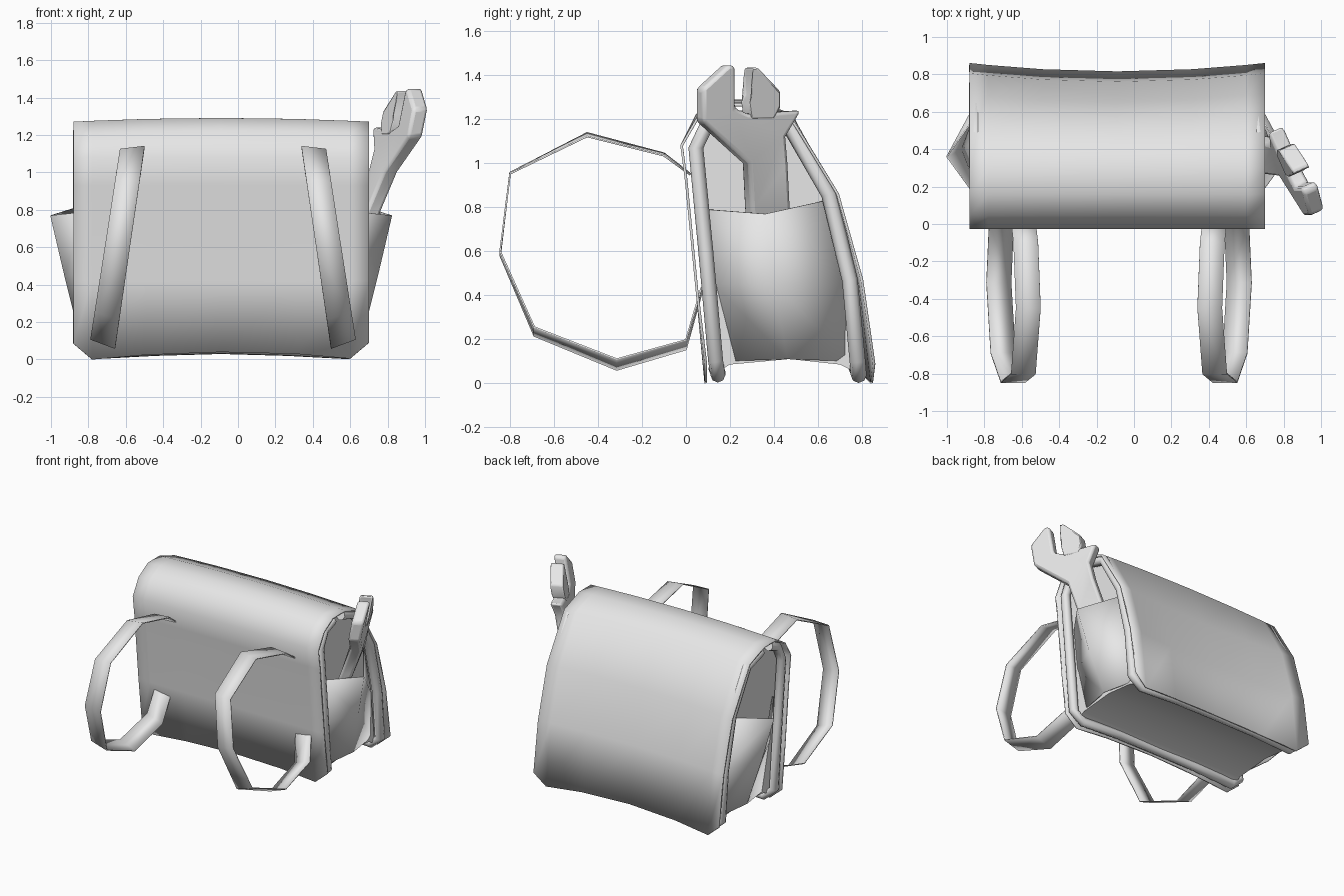
import bpy, bmesh, math
from mathutils import Vector

if "Cube" in bpy.data.objects:
    bpy.data.objects.remove(bpy.data.objects["Cube"], do_unlink=True)

CX = -0.09          # middle of the bag in x
HALF = 0.79         # half width of the cover

grey = bpy.data.materials.new("light_grey")
grey.use_nodes = True
grey.diffuse_color = (0.8, 0.8, 0.8, 1)
grey.node_tree.nodes["Principled BSDF"].inputs["Base Color"].default_value = (0.8, 0.8, 0.8, 1)


def finish(name, bm, angle=40, thick=0.0, bevel=0.0):
    bmesh.ops.recalc_face_normals(bm, faces=bm.faces)
    mesh = bpy.data.meshes.new(name)
    bm.to_mesh(mesh)
    bm.free()
    mesh.materials.append(grey)
    ob = bpy.data.objects.new(name, mesh)
    bpy.context.collection.objects.link(ob)
    if thick:
        mod = ob.modifiers.new("thickness", "SOLIDIFY")
        mod.thickness = thick
        mod.offset = 0
    if bevel:
        mod = ob.modifiers.new("soft_edges", "BEVEL")
        mod.width = bevel
        mod.segments = 2
        mod.limit_method = "ANGLE"
        mod.angle_limit = math.radians(40)
    bpy.ops.object.select_all(action="DESELECT")
    ob.select_set(True)
    bpy.context.view_layer.objects.active = ob
    bpy.ops.object.shade_smooth_by_angle(angle=math.radians(angle))
    return ob


def sheet(name, rows, angle=40, thick=0.0):
    """Quad grid through rows of points."""
    bm = bmesh.new()
    grid = [[bm.verts.new(p) for p in row] for row in rows]
    for a, b in zip(grid, grid[1:]):
        for i in range(len(a) - 1):
            bm.faces.new((a[i], a[i + 1], b[i + 1], b[i]))
    return finish(name, bm, angle, thick)


def slab(name, outline, place, bevel=0.0, angle=40):
    """Outline of (y, z) points, placed on two sides and bridged."""
    bm = bmesh.new()
    sides = [[bm.verts.new(place(y, z, s)) for y, z in outline] for s in (-1, 1)]
    n = len(outline)
    for i in range(n):
        j = (i + 1) % n
        bm.faces.new((sides[0][i], sides[0][j], sides[1][j], sides[1][i]))
    caps = [bm.faces.new(side) for side in sides]
    bmesh.ops.triangulate(bm, faces=caps)
    return finish(name, bm, angle, 0, bevel)


# Cover: one sheet over the front, top and back, with clipped lower corners
profile = [(0.09, 0), (0.05, 0.42), (0.0, 0.93), (-0.02, 1.08), (0.05, 1.2), (0.16, 1.265),
           (0.3, 1.265), (0.48, 1.2), (0.69, 0.86), (0.80, 0.47), (0.855, 0)]
hems = [(-0.79, 0.085), (-0.69, 0.0), (-0.4, 0.025), (0, 0.04), (0.4, 0.03), (0.69, 0.005), (0.79, 0.09)]
rows = []
for lx, hem in hems:
    mid = 1 - (lx / HALF) ** 2
    row = []
    for y, z in profile:
        if z == 0:
            z = hem
        if z > 1.1:
            z += 0.02 * mid
        if y > 0.6:
            y -= 0.045 * mid
        row.append((CX + lx, y, z))
    rows.append(row)
sheet("cover", rows, 50, 0.012)

# Body inside the cover, with an arched underside
body = [(0.14, 0.05), (0.04, 1.07), (0.09, 1.18), (0.17, 1.24), (0.3, 1.24), (0.45, 1.18),
        (0.64, 0.86), (0.73, 0.47), (0.77, 0.05), (0.7, 0.085), (0.47, 0.11), (0.2, 0.085)]
slab("body", body, lambda y, z, s: (CX + s * 0.715, y, z))

# Piping around the front and back panels
def piping(name, side, bottom_y, radius):
    right = [(0.755, y, z) for y, z in side]
    right += [(0.68, bottom_y, 0.037), (0.35, bottom_y, 0.055)]
    path = right + [(0, bottom_y - 0.01, 0.065)] + [(-x, y, z) for x, y, z in reversed(right)]
    path = [Vector(p) for p in path]
    bm = bmesh.new()
    rings = []
    for i, p in enumerate(path):
        t = (path[min(i + 1, len(path) - 1)] - path[max(i - 1, 0)]).normalized()
        u = t.cross(Vector((0, 1, 0))).normalized()
        v = t.cross(u)
        rings.append([bm.verts.new(p + Vector((CX, 0, 0)) + radius *
                      (u * math.cos(a * math.pi / 4) + v * math.sin(a * math.pi / 4))) for a in range(8)])
    for a, b in zip(rings, rings[1:]):
        for i in range(8):
            j = (i + 1) % 8
            bm.faces.new((a[i], a[j], b[j], b[i]))
    bm.faces.new(rings[0])
    bm.faces.new(rings[-1])
    finish(name, bm, 60)


piping("front_piping", [(0.2, 1.225), (0.1, 1.185), (0.045, 1.07), (0.09, 0.6), (0.135, 0.1)], 0.145, 0.034)
piping("back_piping", [(0.3, 1.225), (0.47, 1.17), (0.65, 0.86), (0.745, 0.47), (0.78, 0.1)], 0.785, 0.036)

# Side pockets: open at the top, pulled out to a point
pocket = [[(0.72, 0.10, 0.79), (0.91, 0.36, 0.77), (0.72, 0.63, 0.83)],
          [(0.71, 0.13, 0.45), (0.835, 0.40, 0.45), (0.71, 0.73, 0.45)],
          [(0.70, 0.16, 0.10), (0.75, 0.46, 0.11), (0.70, 0.75, 0.10)]]
for side, label in ((1, "left"), (-1, "right")):
    sheet(label + "_pocket", [[(CX + side * x, y, z) for x, y, z in row] for row in pocket], 80, 0.008)

# Shoulder straps: thin ribbons bent in a wide faceted loop
loop = [(0.02, 0.95), (-0.10, 1.04), (-0.45, 1.13), (-0.80, 0.955), (-0.845, 0.59),
        (-0.69, 0.235), (-0.315, 0.085), (0.0, 0.175), (0.07, 0.42)]
for side, label in ((1, "left"), (-1, "right")):
    rows = []
    for y, z in loop:
        low = (1.13 - z) / 1.06
        x = 0.485 + 0.16 * low
        tilt = -0.008 + 0.033 * low
        rows.append([(-0.08 + side * (x + s * 0.066), y, z + s * tilt) for s in (-1, 1)])
    sheet(label + "_strap", rows, 20, 0.008)


# Wrench leaning out of the left pocket
def wrench_place(half):
    def place(y, z, s):
        lean = 0.2 if z > 1 else 0.4
        x = 0.775 + lean * (z - 1) - 0.45 * (y - 0.36)
        return (x + s * half, y + s * half * 0.45, z)
    return place


handle = [(0.30, 0.5), (0.28, 0.8), (0.27, 1.0), (0.06, 1.19), (0.06, 1.34), (0.18, 1.45),
          (0.21, 1.44), (0.21, 1.25), (0.27, 1.225), (0.51, 1.24), (0.44, 1.12), (0.45, 1.0), (0.46, 0.8), (0.46, 0.5)]
slab("wrench_handle", handle, wrench_place(0.04), 0.018)
jaw = [(0.28, 1.2), (0.27, 1.27), (0.29, 1.31), (0.285, 1.435), (0.31, 1.435), (0.41, 1.33), (0.41, 1.25), (0.38, 1.2)]
slab("wrench_jaw", jaw, wrench_place(0.042), 0.015)
